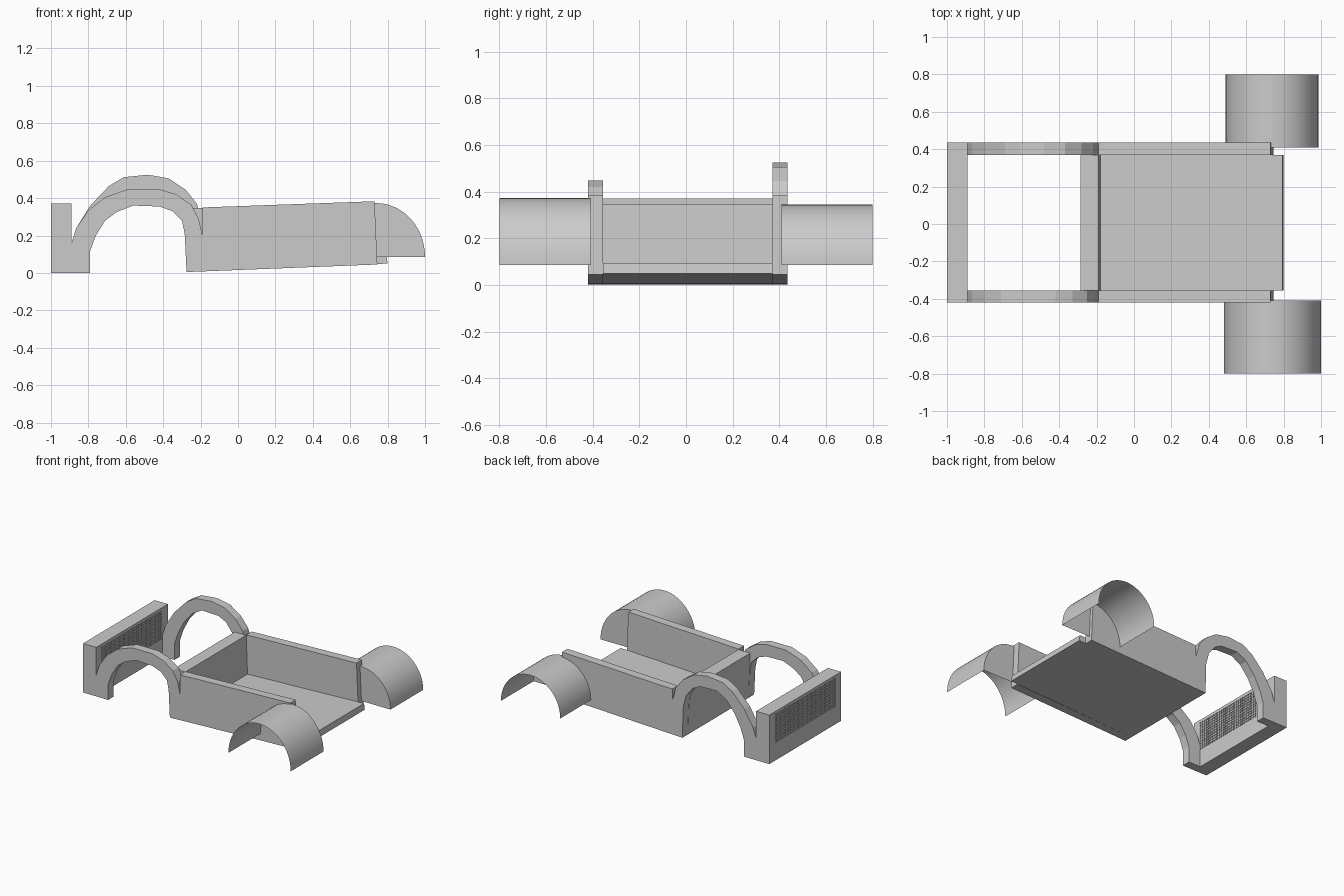
import bpy, bmesh, math

if "Cube" in bpy.data.objects:
    bpy.data.objects.remove(bpy.data.objects["Cube"])


def finish(name, bm):
    bmesh.ops.remove_doubles(bm, verts=bm.verts, dist=1e-5)
    me = bpy.data.meshes.new(name)
    bm.to_mesh(me)
    bm.free()
    ob = bpy.data.objects.new(name, me)
    bpy.context.collection.objects.link(ob)
    return ob


def extrude_profile(name, pts, y0, y1):
    """Extrude an (x, z) outline from y0 to y1."""
    bm = bmesh.new()
    face = bm.faces.new([bm.verts.new((x, y0, z)) for x, z in pts])
    ext = bmesh.ops.extrude_face_region(bm, geom=[face])
    for v in ext["geom"]:
        if isinstance(v, bmesh.types.BMVert):
            v.co.y = y1
    bmesh.ops.recalc_face_normals(bm, faces=bm.faces)
    return finish(name, bm)


FRONT, FRONT_IN, BACK_IN, BACK = -0.42, -0.355, 0.37, 0.435

# Arched frame rails, the far one taller than the near one
near_outer = [(-0.89, 0.16), (-0.865, 0.24), (-0.80, 0.335), (-0.71, 0.405), (-0.59, 0.447),
              (-0.42, 0.447), (-0.33, 0.42), (-0.25, 0.365), (-0.21, 0.29), (-0.19, 0.20)]
near_inner = [(-0.275, 0.005), (-0.285, 0.21), (-0.30, 0.28), (-0.35, 0.33), (-0.42, 0.355),
              (-0.56, 0.36), (-0.65, 0.325), (-0.71, 0.28), (-0.76, 0.20), (-0.79, 0.12)]
far_outer = [(-0.89, 0.16), (-0.865, 0.24), (-0.79, 0.36), (-0.69, 0.465), (-0.61, 0.512),
             (-0.48, 0.525), (-0.37, 0.505), (-0.28, 0.445), (-0.22, 0.37), (-0.19, 0.26)]
far_inner = [(-0.275, 0.005), (-0.28, 0.23), (-0.305, 0.33), (-0.36, 0.40), (-0.42, 0.43),
             (-0.56, 0.435), (-0.64, 0.39), (-0.71, 0.305), (-0.76, 0.21), (-0.79, 0.12)]
foot = [(-0.79, 0.0), (-0.89, 0.0)]
for name, outer, inner, y0, y1 in (("near_arch", near_outer, near_inner, FRONT, FRONT_IN),
                                   ("far_arch", far_outer, far_inner, BACK_IN, BACK)):
    extrude_profile(name, outer + [(-0.19, 0.008)] + inner + foot, y0, y1)

# Open tub: side walls, nose wall, floor
side = [(-0.19, 0.008), (0.745, 0.045), (0.73, 0.383), (-0.19, 0.35)]
extrude_profile("near_side_wall", side, FRONT, FRONT_IN)
extrude_profile("far_side_wall", side, BACK_IN, BACK)
extrude_profile("nose_wall", [(-0.275, 0.005), (-0.18, 0.009), (-0.18, 0.06), (-0.19, 0.347),
                              (-0.287, 0.345)], FRONT_IN, BACK_IN)
extrude_profile("floor", [(-0.18, 0.009), (0.80, 0.05), (0.793, 0.095), (-0.18, 0.056)],
                FRONT_IN, BACK_IN)

# Front crossbar with a perforated grille panel
COLS, ROWS, HOLE = 36, 11, 0.55


def spans(lo, hi, start, end, n):
    pitch = (end - start) / n
    out = [lo]
    for i in range(n):
        mid = start + (i + 0.5) * pitch
        out += [mid - HOLE * pitch / 2, mid + HOLE * pitch / 2]
    return out + [hi]


ys = spans(FRONT, BACK, -0.36, 0.365, COLS)
zs = spans(0.0, 0.37, 0.13, 0.352, ROWS)
bm = bmesh.new()
grid = [[bm.verts.new((-1.0, y, z)) for z in zs] for y in ys]
for i in range(len(ys) - 1):
    for j in range(len(zs) - 1):
        if not (i % 2 and j % 2):
            bm.faces.new((grid[i][j], grid[i][j + 1], grid[i + 1][j + 1], grid[i + 1][j]))
ext = bmesh.ops.extrude_face_region(bm, geom=bm.faces[:], use_keep_orig=True)
for v in ext["geom"]:
    if isinstance(v, bmesh.types.BMVert):
        v.co.x = -0.89
bmesh.ops.recalc_face_normals(bm, faces=bm.faces)
finish("grille_crossbar", bm)


# Rear fenders: thin half barrels, closed on the inner side only
def fender(name, cx, rx, rz, y_in, y_out, n=28):
    bm = bmesh.new()
    rings = []
    for y in (y_in, y_out):
        rings.append([bm.verts.new((cx + rx * math.cos(math.pi * k / n), y,
                                    0.085 + rz * math.sin(math.pi * k / n)))
                      for k in range(n + 1)])
    a, b = rings
    for k in range(n):
        f = bm.faces.new((a[k], a[k + 1], b[k + 1], b[k]))
    bm.faces.new(a)
    bmesh.ops.recalc_face_normals(bm, faces=bm.faces)
    ob = finish(name, bm)
    bpy.ops.object.select_all(action='DESELECT')
    ob.select_set(True)
    bpy.context.view_layer.objects.active = ob
    bpy.ops.object.shade_smooth_by_angle(angle=math.radians(30))


fender("near_fender", 0.74, 0.26, 0.288, -0.408, -0.80)
fender("far_fender", 0.738, 0.248, 0.26, 0.41, 0.80)
